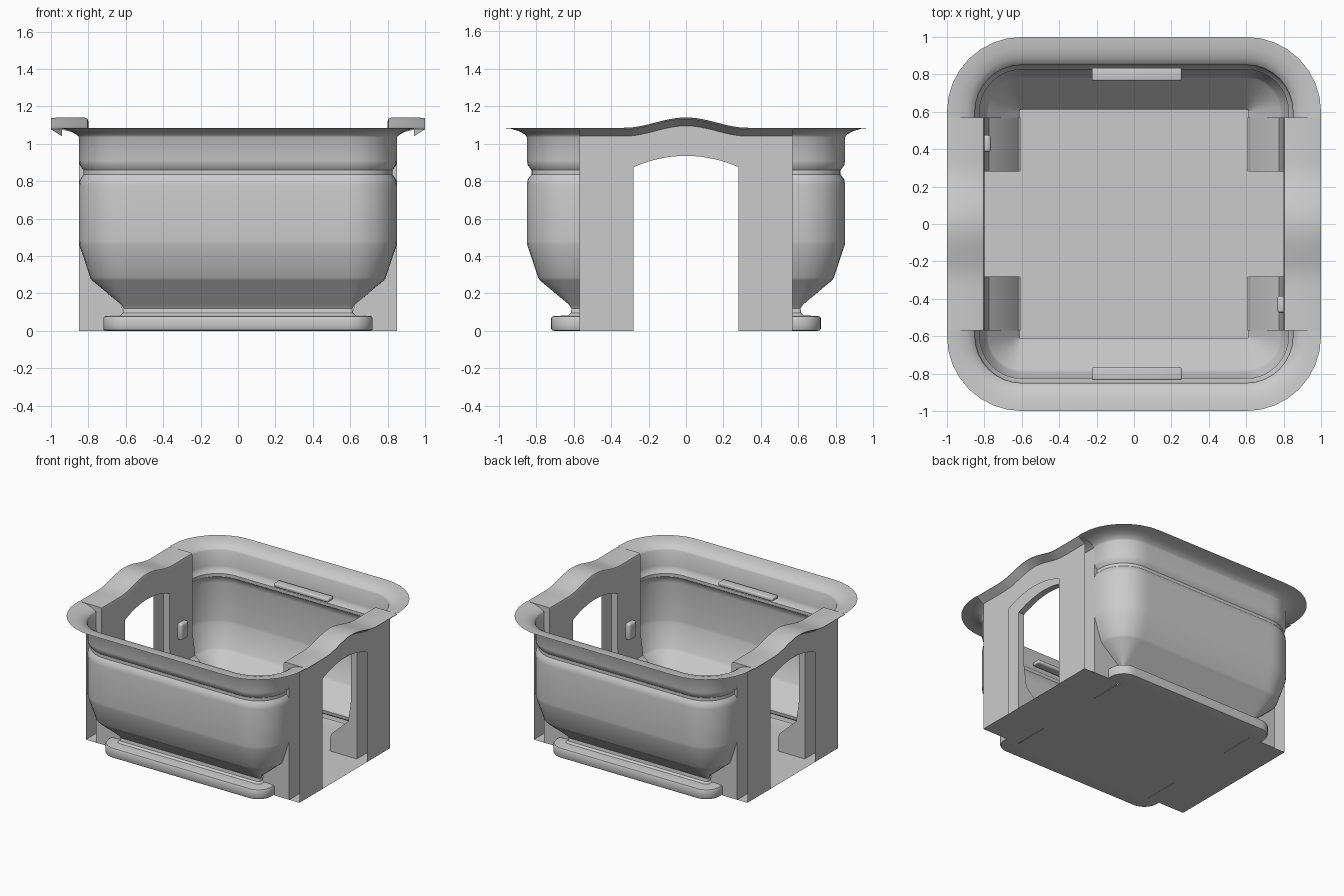
import bpy, bmesh, math

if "Cube" in bpy.data.objects:
    bpy.data.objects.remove(bpy.data.objects["Cube"])

EDGE, GAP = 0.57, 0.28      # side panel half width, arch opening half width


def finish(name, bm, angle=35):
    bmesh.ops.recalc_face_normals(bm, faces=bm.faces)
    me = bpy.data.meshes.new(name)
    bm.to_mesh(me)
    bm.free()
    ob = bpy.data.objects.new(name, me)
    bpy.context.collection.objects.link(ob)
    bpy.ops.object.select_all(action='DESELECT')
    ob.select_set(True)
    bpy.context.view_layer.objects.active = ob
    bpy.ops.object.shade_smooth_by_angle(angle=math.radians(angle))
    return ob


def loft(name, sections, angle=35, closed=True):
    """Surface through a list of equal-length 3D sections; closed gives a solid."""
    bm = bmesh.new()
    rings = [[bm.verts.new(p) for p in s] for s in sections]
    n = len(rings[0])
    for a, b in zip(rings, rings[1:]):
        for i in range(n if closed else n - 1):
            j = (i + 1) % n
            bm.faces.new((a[i], a[j], b[j], b[i]))
    if closed:
        bm.faces.new(rings[0])
        bm.faces.new(rings[-1])
    return finish(name, bm, angle)


def box(name, centre, size, bevel):
    bm = bmesh.new()
    bmesh.ops.create_cube(bm, size=1)
    for v in bm.verts:
        v.co = [c + s * k for c, s, k in zip(centre, size, v.co)]
    bmesh.ops.bevel(bm, geom=bm.edges[:], offset=bevel, segments=3,
                    profile=0.5, affect='EDGES')
    return finish(name, bm)


def section(h, z, seg=8):
    """Rounded square; all corners share the centre (0.6, 0.6)."""
    pts = []
    for k in range(4):
        c, s = round(math.cos(k * math.pi / 2)), round(math.sin(k * math.pi / 2))
        local = [(h, EDGE)]
        for i in range(seg + 1):
            a = math.pi / 2 * i / seg
            local.append((0.6 + (h - 0.6) * math.cos(a), 0.6 + (h - 0.6) * math.sin(a)))
        local.append((EDGE, h))
        pts += [(x * c - y * s, x * s + y * c, z) for x, y in local]
    return pts


# Basin shell: foot lip, tapered wall, groove and flared rim, open at both sides
profile = [(0.61, 0), (0.70, 0), (0.715, 0.003), (0.72, 0.012), (0.72, 0.068),
           (0.715, 0.077), (0.70, 0.08), (0.63, 0.082), (0.615, 0.095),
           (0.612, 0.12), (0.625, 0.14), (0.78, 0.27), (0.79, 0.285),
           (0.848, 0.46), (0.85, 0.48), (0.85, 0.78), (0.845, 0.81),
           (0.826, 0.835), (0.826, 0.86), (0.845, 0.885), (0.85, 0.91),
           (0.85, 1.035), (0.858, 1.047), (0.89, 1.066), (0.94, 1.081), (1.0, 1.085)]
bm = bmesh.new()
rings = [[bm.verts.new(p) for p in section(h, z)] for h, z in profile]
n = len(rings[0])
for a, b in zip(rings, rings[1:]):
    for i in range(n):
        j = (i + 1) % n
        mid = (a[i].co + a[j].co) / 2
        if abs(mid.y) < 0.01 and abs(mid.x) > 0.5:
            continue
        bm.faces.new((a[i], a[j], b[j], b[i]))
bm.faces.new(rings[0])
finish("basin_shell", bm)

# Inner taper of the legs, in x and z
leg_profile = [(0.85, 0), (0.85, 0.875), (0.80, 0.875), (0.80, 0.46), (0.775, 0.28),
               (0.625, 0.14), (0.612, 0.10), (0.612, 0)]


def arch(y):
    """Top and underside height of the arched side at y."""
    top = 1.085
    if abs(y) < 0.33:
        top += 0.055 * 0.5 * (1 + math.cos(math.pi * y / 0.33))
    return top, 0.935 - 0.06 * min(1, abs(y) / GAP) ** 2


def beam_section(s, y):
    top, under = arch(y)
    xz = [(0.80, under), (0.80, top - 0.02), (0.805, top - 0.005), (0.82, top),
          (0.97, top), (1.0, top - 0.004), (1.0, top - 0.008), (0.94, top - 0.01),
          (0.89, top - 0.022), (0.85, top - 0.045), (0.85, under)]
    return [(s * x, y, z) for x, z in xz]


def skin_section(s, y, bottom=None):
    top, under = arch(y)
    xz = [(1.0, top - 0.008), (0.94, top - 0.045),
          (0.94, under if bottom is None else bottom)]
    return [(s * x, y, z) for x, z in xz]


for s, side in ((-1, "left"), (1, "right")):
    # Arched carrying handle and the panel above the opening
    arc = [-GAP + 2 * GAP * i / 28 for i in range(29)]
    ys = [-EDGE, -0.36, -0.32] + arc + [0.32, 0.36, EDGE]
    loft(side + "_arched_handle", [beam_section(s, y) for y in ys], 30)
    # Thin outer skin in front of the panel, open at its ends
    loft(side + "_outer_skin_arch", [skin_section(s, y) for y in arc], 30, False)
    # Legs on both sides of the opening
    for t, end in ((-1, "front"), (1, "back")):
        loft(f"{side}_{end}_leg",
             [[(s * x, t * y, z) for x, z in leg_profile] for y in (GAP, EDGE)], 30)
        loft(f"{side}_{end}_outer_skin",
             [skin_section(s, t * y, 0) for y in (GAP, 0.32, 0.36, EDGE)], 30, False)
    # Floor sill below the arch, reaching the outer skin
    bm = bmesh.new()
    half = ((0.61, GAP), (0.85, GAP), (0.85, EDGE), (0.94, EDGE))
    outline = [(x, -y) for x, y in half] + list(reversed(half))
    bm.faces.new([bm.verts.new((s * x, y, 0)) for x, y in outline])
    finish(side + "_floor_sill", bm)
    # Small latch on the inner panel face
    box(side + "_latch", (s * 0.79, -s * 0.43, 0.53), (0.05, 0.09, 0.13), 0.015)
    # Rail on the inner long wall
    box(("front" if s < 0 else "back") + "_inner_rail",
        (0.015, s * 0.80, 0.91), (0.48, 0.07, 0.03), 0.01)
